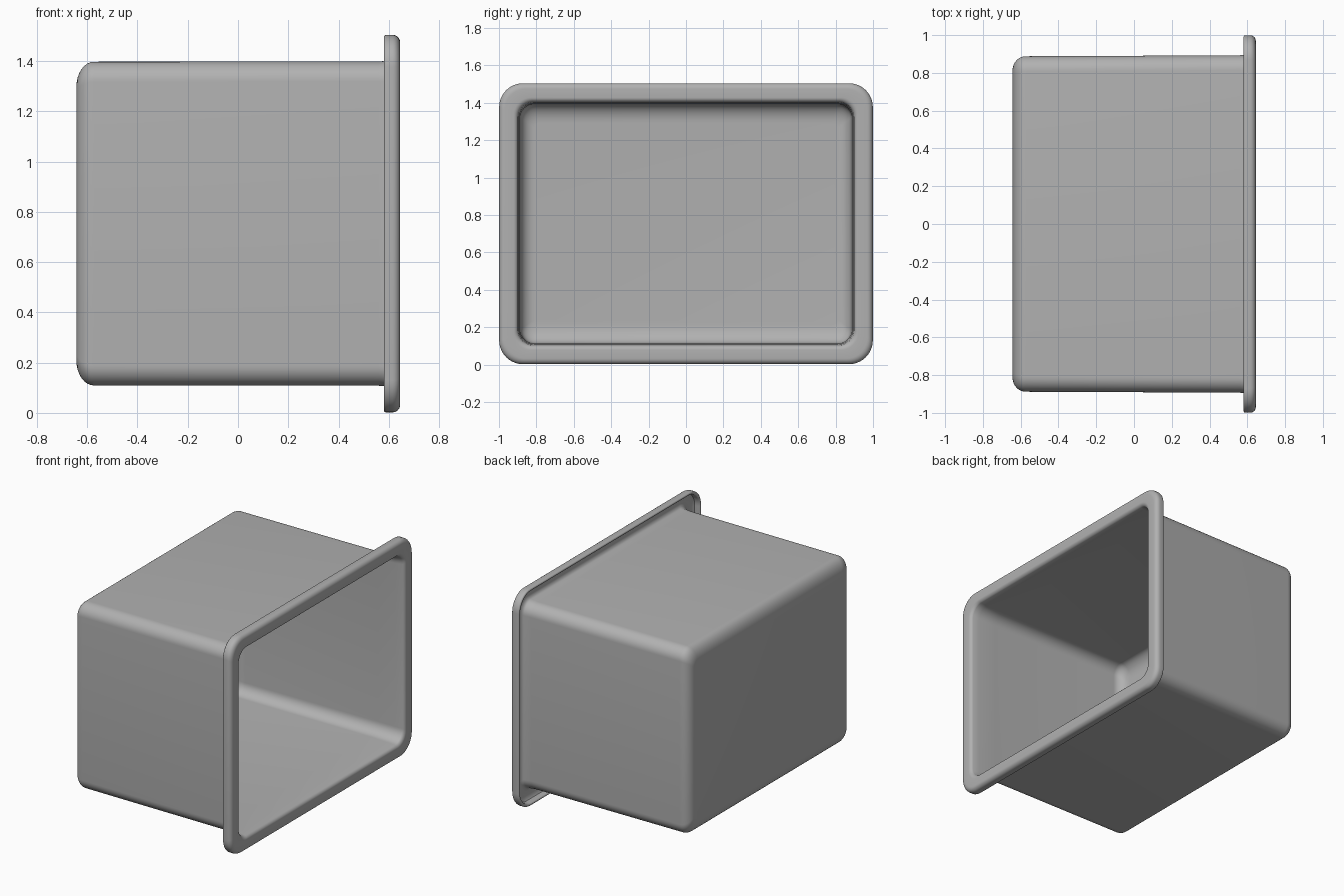
import bpy, bmesh, math

if "Cube" in bpy.data.objects:
    bpy.data.objects.remove(bpy.data.objects["Cube"])

ZC = 0.753          # height of the box axis
HY, HZ = 0.893, 0.645   # half size of the box walls


def ring(bm, x, hy, hz, r, n=10):
    """Rounded rectangle of vertices in the plane x."""
    verts = []
    for k, (sy, sz) in enumerate(((1, 1), (-1, 1), (-1, -1), (1, -1))):
        for i in range(n + 1):
            a = math.pi / 2 * (k + i / n)
            verts.append(bm.verts.new((x, sy * (hy - r) + r * math.cos(a),
                                       ZC + sz * (hz - r) + r * math.sin(a))))
    return verts


def fillet(x_back, t, steps=8):
    """Rounded back edge of a wall inset by t, from back face to side."""
    out = []
    for i in range(steps + 1):
        a = math.pi / 2 * i / steps
        s = 1 - math.sin(a)
        out.append((x_back + 0.07 * (1 - math.cos(a)),
                    HY - 0.005 - t - 0.075 * s, HZ - 0.001 - t - 0.10 * s,
                    0.08 - t - 0.045 * s))
    return out


def arc(cx, cd, r, a0, a1, steps=6):
    """Arc in the rim cross-section: (x, outward offset)."""
    return [(cx + r * math.cos(math.radians(a0 + (a1 - a0) * i / steps)),
             cd + r * math.sin(math.radians(a0 + (a1 - a0) * i / steps)))
            for i in range(steps + 1)]


# Outer shell, from back towards the rim
sections = fillet(-0.643, 0.0)

# Rim cross-section: hollow behind, lip turned back, rounded front
rim = [(0.56, 0.0), (0.61, 0.004)]
rim += [(0.622, 0.012), (0.628, 0.028), (0.628, 0.07), (0.618, 0.085)]
rim += arc(0.589, 0.097, 0.009, 270, 90)
rim += arc(0.615, 0.076, 0.030, 90, 0)
rim += arc(0.620, 0.030, 0.025, 0, -75)
rim += [(0.58, 0.0), (0.45, -0.005)]
sections += [(x, HY + d, HZ + d, 0.08 + 0.45 * d) for x, d in rim]

# Inner wall back to the floor of the box
sections += reversed(fillet(-0.636, 0.005))

bm = bmesh.new()
rings = [ring(bm, *s) for s in sections]
for a, b in zip(rings, rings[1:]):
    for i in range(len(a)):
        j = (i + 1) % len(a)
        bm.faces.new((a[i], a[j], b[j], b[i]))
bm.faces.new(rings[0])
bm.faces.new(rings[-1])
bmesh.ops.recalc_face_normals(bm, faces=bm.faces)

mesh = bpy.data.meshes.new("flanged_box")
bm.to_mesh(mesh)
bm.free()
box = bpy.data.objects.new("flanged_box", mesh)
bpy.context.collection.objects.link(box)

# Dark grey
grey = bpy.data.materials.new("dark_grey")
grey.diffuse_color = (0.44, 0.44, 0.44, 1)
grey.use_nodes = True
grey.node_tree.nodes["Principled BSDF"].inputs["Base Color"].default_value = grey.diffuse_color
mesh.materials.append(grey)

bpy.context.view_layer.objects.active = box
box.select_set(True)
bpy.ops.object.shade_smooth_by_angle(angle=math.radians(50))
